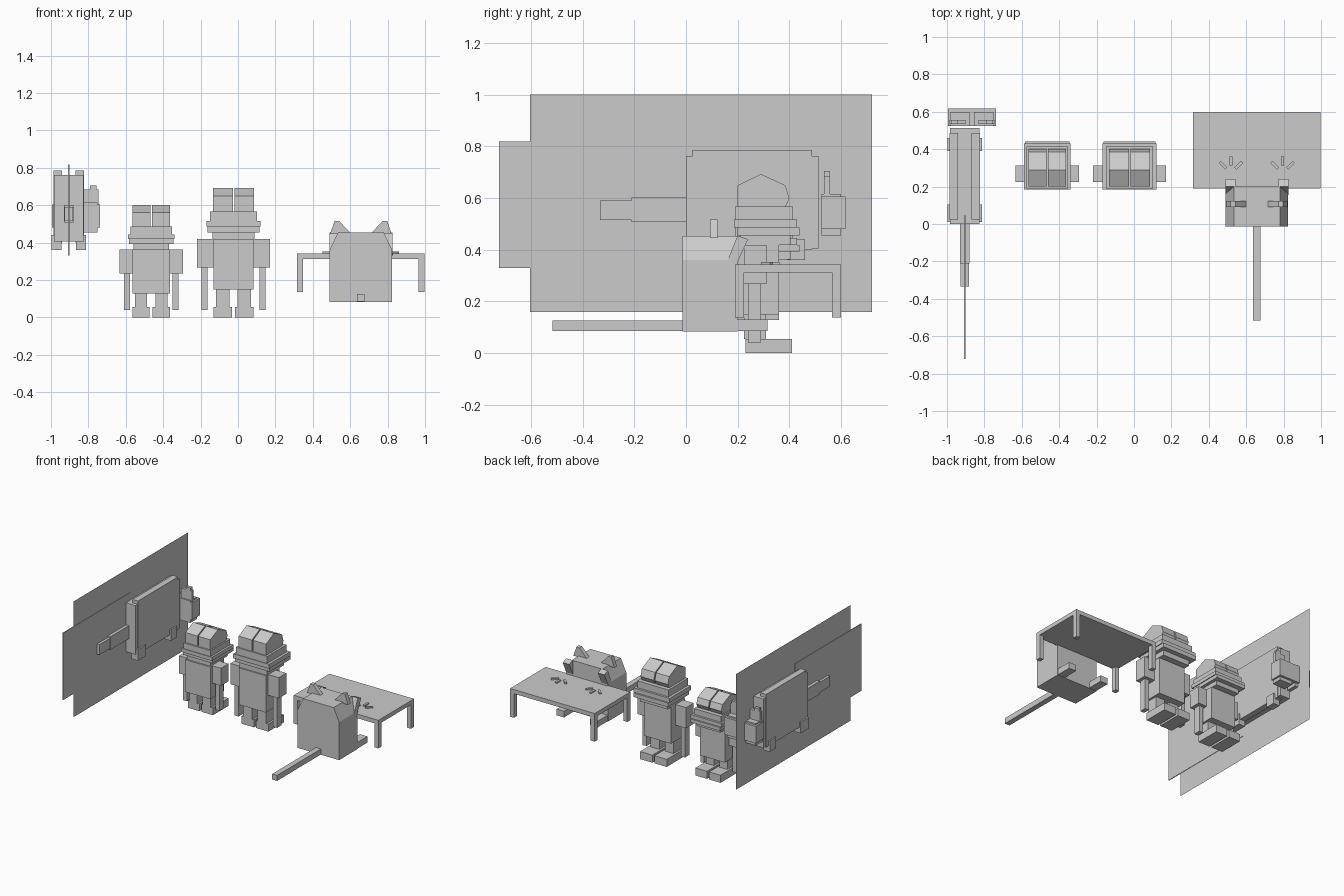
import bpy
import math
from mathutils import Matrix, Vector

cube = bpy.data.objects.get("Cube")
if cube:
    bpy.data.objects.remove(cube, do_unlink=True)

grey = bpy.data.materials.new("plain grey")
grey.use_nodes = True
grey.diffuse_color = (0.6, 0.6, 0.6, 1)
grey.node_tree.nodes["Principled BSDF"].inputs["Base Color"].default_value = (0.6, 0.6, 0.6, 1)


def add_mesh(name, verts, faces):
    mesh = bpy.data.meshes.new(name)
    mesh.from_pydata(verts, [], faces)
    mesh.materials.append(grey)
    obj = bpy.data.objects.new(name, mesh)
    bpy.context.collection.objects.link(obj)
    return obj


def prism(name, profile, axis, lo, hi):
    """Extrude a counter-clockwise profile along x (profile in yz) or y (profile in xz)."""
    n = len(profile)
    if axis == "x":
        verts = [(d, a, b) for d in (lo, hi) for a, b in profile]
    else:
        verts = [(a, d, b) for d in (hi, lo) for a, b in profile]
    faces = [tuple(reversed(range(n))), tuple(range(n, 2 * n))]
    faces += [(i, (i + 1) % n, n + (i + 1) % n, n + i) for i in range(n)]
    return add_mesh(name, verts, faces)


def box(name, x, y, z):
    return prism(name, [(y[0], z[0]), (y[1], z[0]), (y[1], z[1]), (y[0], z[1])], "x", *x)


def pair(name, cx, x, y, z):
    """Two boxes mirrored about the plane x = cx; x is measured from it."""
    box("left_" + name, (cx + x[0], cx + x[1]), y, z)
    box("right_" + name, (cx - x[1], cx - x[0]), y, z)


def figure(tag, cx, crown, head, brim, shoulder, torso, hip, elbow, neck, brow, top):
    def mid(name, half, y, z):
        box(tag + name, (cx - half, cx + half), y, z)

    # Legs and body
    pair(tag + "foot", cx, (0.008, torso), (0.23, 0.41), (0, 0.055))
    pair(tag + "leg", cx, (0.022, torso - 0.015), (0.225, 0.31), (0.055, hip))
    mid("torso", torso, (0.2, 0.36), (hip, neck))
    pair(tag + "upper_arm", cx, (torso, shoulder), (0.225, 0.312), (elbow, neck))
    pair(tag + "forearm", cx, (shoulder - 0.056, shoulder - 0.024), (0.24, 0.29), (0.04, elbow))
    # Stepped head
    h = brow - neck
    mid("chin", head - 0.015, (0.21, 0.405), (neck, neck + 0.25 * h))
    mid("jaw", brim - 0.006, (0.2, 0.44), (neck + 0.25 * h, neck + 0.45 * h))
    mid("brim", brim, (0.185, 0.43), (neck + 0.45 * h, neck + 0.66 * h))
    mid("brow", head, (0.19, 0.415), (neck + 0.66 * h, brow))
    # Split gabled crown
    eave = brow + 0.65 * (top - brow)
    gable = [(0.2, brow), (0.385, brow), (0.4, brow + 0.03), (0.385, eave), (0.29, top), (0.2, eave)]
    prism(tag + "crown_left", gable, "x", cx + 0.004, cx + crown)
    prism(tag + "crown_right", gable, "x", cx - crown, cx - 0.004)


figure("small_figure_", -0.464, 0.1, 0.11, 0.125, 0.17, 0.101, 0.128, 0.235, 0.362, 0.487, 0.6)
figure("large_figure_", -0.024, 0.11, 0.126, 0.145, 0.195, 0.108, 0.15, 0.267, 0.418, 0.567, 0.693)

# Table
box("table_top", (0.316, 0.998), (0.19, 0.6), (0.312, 0.342))
for name, y in (("front", (0.19, 0.225)), ("back", (0.565, 0.6))):
    pair(name + "_table_leg", 0.657, (0.309, 0.341), y, (0.137, 0.312))

# Small fanned strips on the table
for side, cx in (("left", 0.795), ("right", 0.518)):
    for label, dx, y, angle in (("middle", 0, 0.337, 0), ("outer", 0.042, 0.314, -45),
                                ("inner", -0.042, 0.314, 45)):
        strip = box(f"{side}_{label}_strip", (-0.008, 0.008), (-0.025, 0.025), (0.343, 0.352))
        strip.data.transform(Matrix.Translation(Vector((cx + dx, y, 0)))
                             @ Matrix.Rotation(math.radians(angle), 4, "Z"))

# Seated animal beside the table
AX = 0.657
prism("animal_body", [(AX - 0.167, 0.083), (AX + 0.167, 0.083), (AX + 0.167, 0.36),
                      (AX + 0.123, 0.454), (AX - 0.123, 0.454), (AX - 0.167, 0.36)],
      "y", -0.013, 0.2)
box("animal_tail", (AX - 0.02, AX + 0.02), (-0.517, -0.013), (0.085, 0.125))
pair("animal_foot", AX, (0.105, 0.165), (0.2, 0.315), (0.085, 0.13))
for side, s in (("left", 1), ("right", -1)):
    ear = [(AX + s * a, b) for a, b in ((0.165, 0.445), (0.05, 0.445), (0.115, 0.515), (0.14, 0.517))]
    prism(side + "_ear", ear[::-s], "y", 0.092, 0.122)
    low, high = sorted((AX + s * 0.115, AX + s * 0.168))
    prism(side + "_raised_paw", [(0.155, 0.345), (0.19, 0.332), (0.24, 0.44), (0.2, 0.455)],
          "x", low, high)

# Upright machine with a front barrel
MX = -0.905
box("machine_core", (MX - 0.078, MX + 0.078), (0, 0.513), (0.405, 0.762))
pair("machine_side", MX, (0.037, 0.081), (0.025, 0.487), (0.4, 0.786))
pair("front_lug", MX, (0.04, 0.092), (0.01, 0.105), (0.36, 0.44))
pair("rear_lug", MX, (0.04, 0.092), (0.39, 0.46), (0.36, 0.44))
box("barrel", (MX - 0.026, MX + 0.026), (-0.21, 0), (0.507, 0.602))
box("barrel_tip", (MX - 0.022, MX + 0.022), (-0.333, -0.21), (0.515, 0.59))

# Twin block behind the machine
TX = -0.867
pair("rear_block", TX, (0.012, 0.115), (0.525, 0.6), (0.455, 0.615))
pair("rear_block_side", TX, (0.012, 0.128), (0.525, 0.617), (0.48, 0.605))
pair("rear_fin", TX, (0.035, 0.12), (0.535, 0.557), (0.6, 0.685))
pair("rear_fin_tip", TX, (0.075, 0.11), (0.535, 0.557), (0.685, 0.705))
box("rear_bridge", (TX - 0.02, TX + 0.02), (0.525, 0.617), (0.48, 0.605))

# Thin upright panels through the machine
add_mesh("large_panel", [(MX, -0.603, 0.158), (MX, 0.72, 0.158), (MX, 0.72, 1), (MX, -0.603, 1)],
         [(0, 1, 2, 3)])
box("small_panel", (MX - 0.003, MX + 0.003), (-0.723, 0.045), (0.33, 0.818))
